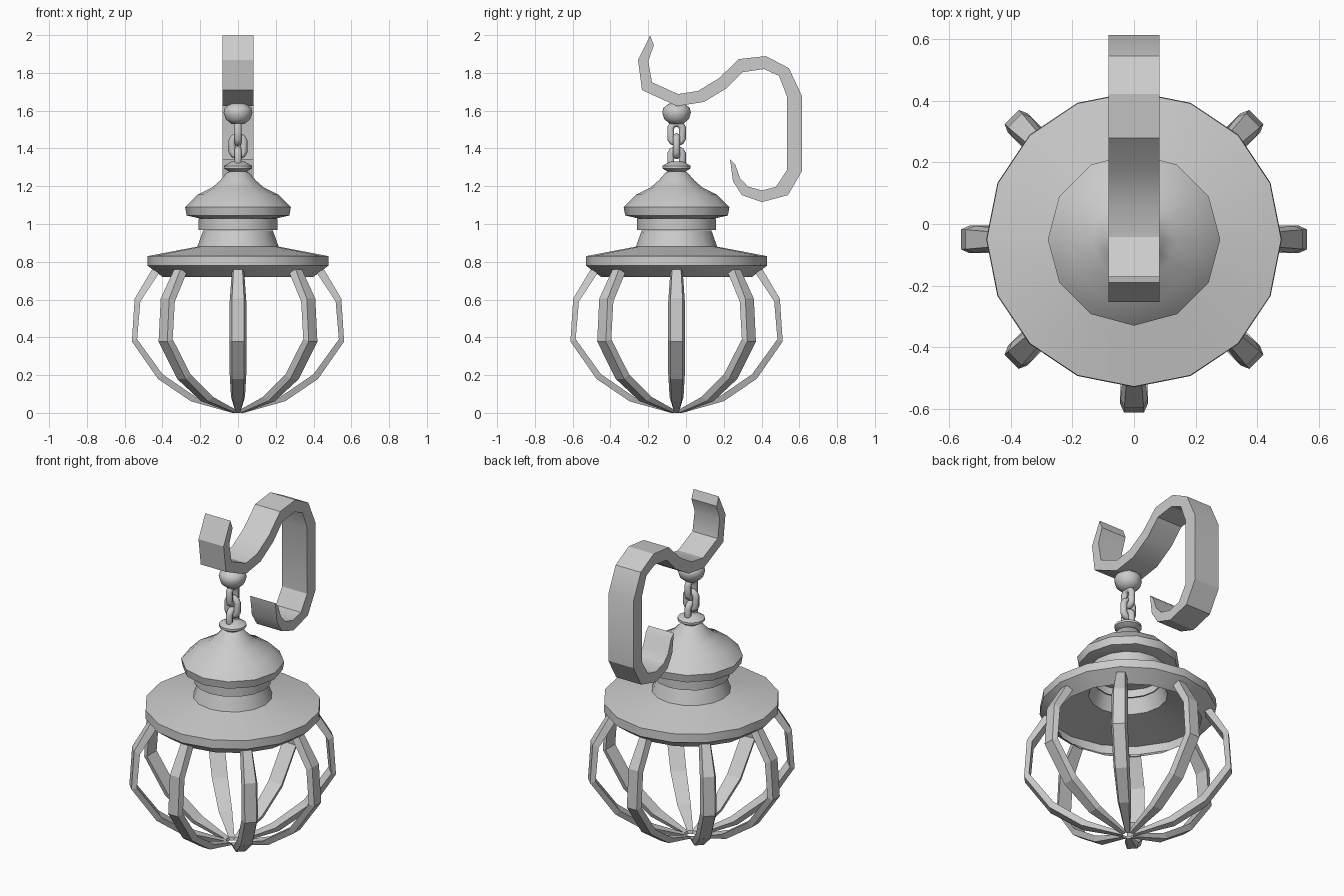
import bpy
from math import sin, cos, pi, radians

if "Cube" in bpy.data.objects:
    bpy.data.objects.remove(bpy.data.objects["Cube"])

CY = -0.05  # lantern axis


def make(name, verts, faces, smooth=None):
    me = bpy.data.meshes.new(name)
    me.from_pydata(verts, [], faces)
    me.update()
    ob = bpy.data.objects.new(name, me)
    bpy.context.collection.objects.link(ob)
    bpy.ops.object.select_all(action='DESELECT')
    ob.select_set(True)
    bpy.context.view_layer.objects.active = ob
    bpy.ops.object.mode_set(mode='EDIT')
    bpy.ops.mesh.select_all(action='SELECT')
    bpy.ops.mesh.normals_make_consistent(inside=False)
    bpy.ops.object.mode_set(mode='OBJECT')
    if smooth:
        bpy.ops.object.shade_smooth_by_angle(angle=radians(smooth))
    return ob


def lathe(name, profile, n, caps=(False, False), smooth=35):
    """Revolve (radius, z) points, listed bottom to top, about the lantern axis."""
    verts = [(r * cos(2 * pi * k / n), CY + r * sin(2 * pi * k / n), z)
             for r, z in profile for k in range(n)]
    faces = [(i * n + k, i * n + (k + 1) % n, (i + 1) * n + (k + 1) % n, (i + 1) * n + k)
             for i in range(len(profile) - 1) for k in range(n)]
    if caps[0]:
        faces.append(tuple(range(n))[::-1])
    if caps[1]:
        faces.append(tuple(range(len(verts) - n, len(verts))))
    return make(name, verts, faces, smooth)


def loft(name, rings, smooth=None):
    """Skin a row of four-point sections and cap both ends."""
    verts = [v for ring in rings for v in ring]
    faces = [(i * 4 + k, i * 4 + (k + 1) % 4, i * 4 + 4 + (k + 1) % 4, i * 4 + 4 + k)
             for i in range(len(rings) - 1) for k in range(4)]
    m = len(verts)
    faces += [(3, 2, 1, 0), (m - 4, m - 3, m - 2, m - 1)]
    return make(name, verts, faces, smooth)


# Brim with hollow underside, rising into the neck
lathe("brim_and_neck", [(0.40, 0.72), (0.48, 0.78), (0.478, 0.83), (0.215, 0.88),
                        (0.185, 0.965)], 16)
lathe("collar", [(0.18, 0.968), (0.21, 0.968), (0.21, 1.03), (0.18, 1.03)], 16)

# Domed cap
lathe("cap", [(0.205, 1.03), (0.272, 1.045), (0.28, 1.09), (0.215, 1.155), (0.135, 1.195),
              (0.095, 1.23), (0.06, 1.27), (0.03, 1.285)], 12, (True, True))

# Finial below the chain, ball above it
lathe("finial", [(0.035, 1.27), (0.075, 1.295), (0.075, 1.308), (0.035, 1.33)], 12,
      (True, True), 50)
lathe("ball", [(0.035, 1.53), (0.065, 1.555), (0.076, 1.59), (0.07, 1.615), (0.04, 1.637)],
      12, (True, True), 50)


# Chain of three links, alternate ones turned a quarter
def link(name, zc, turned, n=12, m=8, tube=0.019):
    verts, faces = [], []
    for i in range(n):
        a = 2 * pi * (i + 0.5) / n
        for j in range(m):
            b = 2 * pi * j / m
            r = 0.032 + tube * cos(b)
            u, w = r * cos(a), tube * sin(b)
            z = zc + r * sin(a) + (0.02 if sin(a) > 0 else -0.02)
            verts.append((w, CY + u, z) if turned else (u, CY + w, z))
            i2, j2 = (i + 1) % n, (j + 1) % m
            faces.append((i * m + j, i2 * m + j, i2 * m + j2, i * m + j2))
    make(name, verts, faces, 50)


for i, zc in enumerate((1.343, 1.412, 1.481)):
    link(f"chain_link_{i + 1}", zc, i != 1)

# Wide strap hook: matching points on its two edges in (y, z)
edge_a = [(-0.19, 1.998), (-0.254, 1.868), (-0.233, 1.709), (-0.048, 1.624), (0.095, 1.646),
          (0.217, 1.72), (0.30, 1.804), (0.413, 1.82), (0.492, 1.785), (0.534, 1.677),
          (0.534, 1.285), (0.476, 1.196), (0.402, 1.178), (0.328, 1.198), (0.286, 1.243),
          (0.26, 1.317)]
edge_b = [(-0.17, 1.947), (-0.2, 1.862), (-0.18, 1.75), (-0.042, 1.688), (0.063, 1.704),
          (0.175, 1.772), (0.28, 1.873), (0.423, 1.889), (0.545, 1.825), (0.614, 1.677),
          (0.614, 1.28), (0.54, 1.153), (0.402, 1.116), (0.296, 1.153), (0.249, 1.225),
          (0.233, 1.344)]
W = 0.083
loft("hook", [[(-W, *a), (W, *a), (W, *b), (-W, *b)] for a, b in zip(edge_a, edge_b)], 30)

# Cage ribs: outer r, z, inner r, z, half width
rib = [(0.455, 0.76, 0.415, 0.745, 0.033), (0.547, 0.605, 0.517, 0.59, 0.044),
       (0.562, 0.378, 0.534, 0.39, 0.045), (0.424, 0.18, 0.40, 0.205, 0.044),
       (0.25, 0.062, 0.225, 0.085, 0.037), (0.03, 0.0, 0.035, 0.018, 0.016)]
for k in range(8):
    c, s = cos(k * pi / 4), sin(k * pi / 4)

    def place(r, t, z):
        return (r * c - t * s, CY + r * s + t * c, z)
    loft(f"cage_rib_{k + 1}", [[place(ro, -w * 0.72, zo), place(ro, w * 0.72, zo),
                                place(ri, w, zi), place(ri, -w, zi)]
                               for ro, zo, ri, zi, w in rib])
